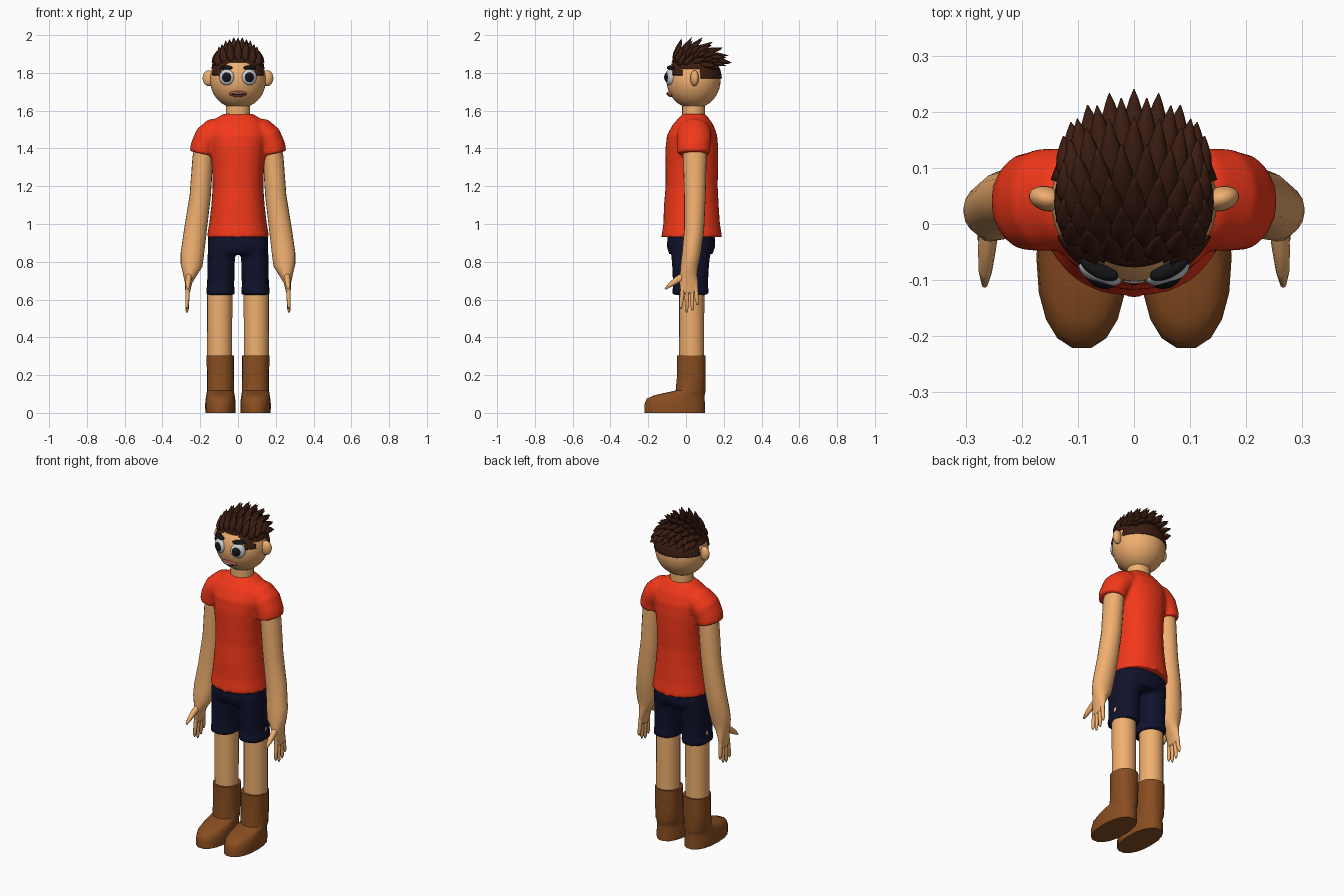
import bpy, bmesh, math
from mathutils import Vector, Matrix

if "Cube" in bpy.data.objects:
    bpy.data.objects.remove(bpy.data.objects["Cube"])


def material(name, r, g, b):
    m = bpy.data.materials.new(name)
    m.diffuse_color = (r, g, b, 1)
    m.use_nodes = True
    m.node_tree.nodes["Principled BSDF"].inputs["Base Color"].default_value = m.diffuse_color
    return m


SKIN = material("skin", .87, .43, .16)
RED = material("red cloth", .9, .04, .01)
NAVY = material("navy cloth", .005, .006, .025)
BROWN = material("brown leather", .25, .075, .015)
HAIR = material("dark hair", .045, .012, .006)
BLACK = material("black", .008, .008, .01)
WHITE = material("eye white", .6, .62, .65)
LIP = material("lip", .45, .1, .06)


def finish(name, bm, mat, angle=50):
    bmesh.ops.recalc_face_normals(bm, faces=bm.faces)
    me = bpy.data.meshes.new(name)
    bm.to_mesh(me)
    bm.free()
    me.materials.append(mat)
    me.polygons.foreach_set("use_smooth", [True] * len(me.polygons))
    me.set_sharp_from_angle(angle=math.radians(angle))
    ob = bpy.data.objects.new(name, me)
    bpy.context.collection.objects.link(ob)
    return ob


def tube(bm, rings, n=20, upright=False, power=2.0, sx=1):
    """Closed loft through rings of (x, y, z, half width, half depth)."""
    cs = [Vector((r[0] * sx, r[1], r[2])) for r in rings]
    loops = []
    for i, r in enumerate(rings):
        t = Vector((0, 0, 1)) if upright else (cs[min(i + 1, len(cs) - 1)] - cs[max(i - 1, 0)]).normalized()
        a = (Vector((1, 0, 0)) - t * t.x).normalized()
        b = t.cross(a)
        loop = []
        for k in range(n):
            c, s = math.cos(2 * math.pi * k / n), math.sin(2 * math.pi * k / n)
            u = math.copysign(abs(c) ** (2 / power), c) * r[3]
            v = math.copysign(abs(s) ** (2 / power), s) * r[4]
            loop.append(bm.verts.new(cs[i] + a * u + b * v))
        loops.append(loop)
    for p, q in zip(loops, loops[1:]):
        for k in range(n):
            bm.faces.new((p[k], p[(k + 1) % n], q[(k + 1) % n], q[k]))
    bm.faces.new(loops[0])
    bm.faces.new(loops[-1])


def ball(name, loc, size, mat, turn=0, seg=24):
    bm = bmesh.new()
    bmesh.ops.create_uvsphere(bm, u_segments=seg, v_segments=seg // 2, radius=1)
    m = Matrix.Translation(loc) @ Matrix.Rotation(turn, 4, 'Z') @ Matrix.Diagonal((*size, 1))
    bm.transform(m)
    return finish(name, bm, mat, 180)


def blend(ob):
    """Fuse overlapping cloth tubes into one soft surface."""
    r = ob.modifiers.new("fuse", 'REMESH')
    r.mode, r.voxel_size, r.use_smooth_shade = 'VOXEL', .01, True
    s = ob.modifiers.new("soften", 'SMOOTH')
    s.factor, s.iterations = .5, 4


# Shirt: torso and two sleeves
bm = bmesh.new()
torso = [(.93, .03, .165, .161), (1.0, .03, .153, .15), (1.1, .028, .141, .145),
         (1.2, .03, .134, .138), (1.3, .031, .138, .139), (1.4, .031, .15, .14),
         (1.47, .032, .16, .133), (1.525, .037, .145, .108), (1.56, .04, .115, .08),
         (1.582, .042, .08, .062)]
tube(bm, [(0, cy, z, rx, ry) for z, cy, rx, ry in torso], 32, True, 2.2)
for s in (1, -1):
    tube(bm, [(.08, .045, 1.5, .065, .08), (.12, .045, 1.485, .078, .09),
              (.16, .043, 1.455, .075, .092), (.182, .04, 1.41, .07, .088),
              (.19, .04, 1.372, .068, .087)], 24, sx=s)
blend(finish("shirt", bm, RED))

# Shorts: seat and two legs
bm = bmesh.new()
tube(bm, [(0, .025, .84, .145, .115), (0, .027, .88, .16, .128),
          (0, .027, .94, .158, .125), (0, .03, 1.0, .14, .12)], 32, True, 2.4)
for s in (1, -1):
    tube(bm, [(.093, .024, .625, .076, .096), (.093, .024, .655, .076, .096),
              (.092, .024, .67, .072, .092), (.09, .024, .78, .072, .098),
              (.085, .026, .9, .074, .11)], 24, True, 2.3, s)
blend(finish("shorts", bm, NAVY))

for s, side in ((1, "left"), (-1, "right")):
    # Leg
    bm = bmesh.new()
    tube(bm, [(.097, .03, .25, .066, .066), (.097, .03, .7, .067, .067)], sx=s)
    finish(side + "_leg", bm, SKIN)

    # Boot
    bm = bmesh.new()
    boot = [(0, -.06, .08, .163), (.045, -.06, .081, .163), (.075, -.055, .078, .155),
            (.093, -.035, .075, .136), (.106, -.005, .073, .108), (.118, .024, .071, .08),
            (.2, .028, .072, .076), (.305, .028, .073, .077)]
    tube(bm, [(.093, cy, z, rx, ry) for z, cy, rx, ry in boot], 18, True, 2.25, s)
    finish(side + "_boot", bm, BROWN)

    # Arm running into the flat palm
    bm = bmesh.new()
    tube(bm, [(.17, .047, 1.46, .05, .06), (.186, .047, 1.35, .055, .062),
              (.2, .047, 1.15, .056, .057), (.225, .043, .97, .06, .053),
              (.242, .028, .84, .062, .05), (.246, .018, .78, .058, .047),
              (.255, .014, .735, .038, .045), (.262, .015, .69, .02, .049),
              (.266, .017, .645, .013, .046), (.267, .018, .63, .009, .04)], sx=s)
    finish(side + "_arm", bm, SKIN, 80)

    # Fingers and thumb
    bm = bmesh.new()
    for y0, y1, tip in ((-.017, -.027, .55), (.006, .003, .532), (.03, .034, .542), (.051, .061, .57)):
        tube(bm, [(.266, y0, .67, .011, .012), (.268, (y0 + y1) / 2, .61, .011, .012),
                  (.27, y1, tip + .015, .009, .009), (.27, y1, tip, .004, .004)], 10, sx=s)
    tube(bm, [(.258, .0, .73, .018, .022), (.262, -.045, .705, .016, .019),
              (.265, -.085, .677, .012, .013), (.266, -.11, .656, .005, .005)], 10, sx=s)
    finish(side + "_fingers", bm, SKIN, 80)

    # Ear, eye and eyebrow
    ball(side + "_ear", (s * .155, .045, 1.772), (.033, .022, .042), SKIN, s * .25)
    ball(side + "_eye", (s * .06, -.085, 1.777), (.042, .022, .043), WHITE, s * .4)
    ball(side + "_pupil", (s * .059, -.096, 1.777), (.028, .018, .029), BLACK, s * .4)
    ball(side + "_eyebrow", (s * .062, -.08, 1.827), (.037, .016, .012), BLACK, s * .47)

# Neck and head
bm = bmesh.new()
tube(bm, [(0, .04, 1.52, .066, .062), (0, .04, 1.68, .063, .06)])
finish("neck", bm, SKIN)
ball("head", (0, .04, 1.762), (.148, .143, .151), SKIN, seg=40)

# Mouth
ball("lips", (0, -.078, 1.69), (.047, .022, .018), LIP)
ball("mouth_gap", (0, -.086, 1.689), (.038, .018, .009), BLACK)
ball("teeth", (0, -.09, 1.69), (.032, .016, .005), WHITE)


# Hair cap, trimmed along the hairline
def hairline(y):
    if y < -.07:
        return 1.858
    if y < -.025:
        return 1.785
    return 1.82 if y < .08 else 1.772


bm = bmesh.new()
bmesh.ops.create_uvsphere(bm, u_segments=72, v_segments=56, radius=1)
bm.transform(Matrix.Translation((0, .04, 1.762)) @ Matrix.Diagonal((.154, .15, .158, 1)))
cut = [f for f in bm.faces if f.calc_center_median().z < hairline(f.calc_center_median().y)]
bmesh.ops.delete(bm, geom=cut, context='FACES')
cap = finish("hair_cap", bm, HAIR, 60)
mod = cap.modifiers.new("thickness", 'SOLIDIFY')
mod.thickness, mod.offset = .012, -1

# Swept-back hair spikes in staggered rows
bm = bmesh.new()
for row, deg in enumerate((46, 60, 74, 89, 104, 117, 129)):
    a = math.radians(deg)
    cols = range(-3, 4) if row % 2 == 0 else [c + .5 for c in range(-4, 4)]
    for c in cols:
        b = math.radians(c * 14.5)
        n = Vector((math.sin(b), -math.cos(a) * math.cos(b), math.sin(a) * math.cos(b)))
        t = Vector((0, math.sin(a), math.cos(a)))
        base = Vector((0, .04, 1.762)) + n * .147
        size = .65 + .35 * math.cos(b * 1.8)
        d = (t * .82 + n * .48) * (.115 if deg < 120 else .105) * size
        rings = []
        for f, w in ((0, .015), (.3, .022), (.6, .017), (.85, .008), (1, .001)):
            p = base + d * f + t * (.012 * f * f) - Vector((n.x * .02 * f, 0, 0))
            rings.append((*p, w, w * .75))
        tube(bm, rings, 8)
finish("hair_spikes", bm, HAIR, 80)
